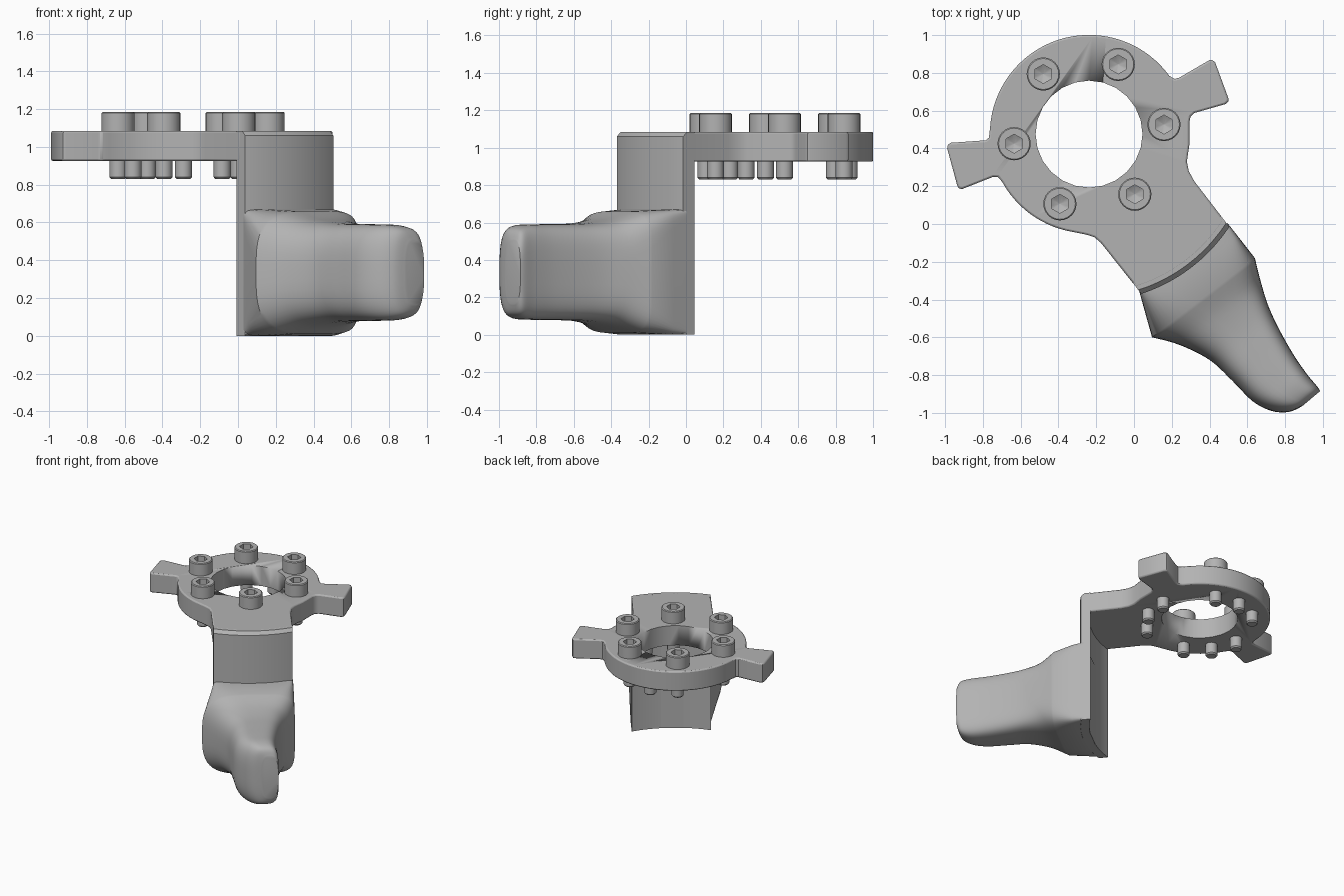
import bpy, bmesh
from math import sin, cos, pi, radians, sqrt, copysign
from mathutils import Vector

if "Cube" in bpy.data.objects:
    bpy.data.objects.remove(bpy.data.objects["Cube"])

grey = bpy.data.materials.new("plain grey")
grey.use_nodes = True
grey.diffuse_color = (0.45, 0.45, 0.45, 1)
grey.node_tree.nodes["Principled BSDF"].inputs["Base Color"].default_value = grey.diffuse_color

CX, CY = -0.238, 0.476          # ring centre
AXIS = radians(-52.7)           # direction from the ring to the handle
HALF_WIDTH = 0.293
PLATE_LOW, PLATE_TOP = 0.925, 1.085


def make(name, bm, angle=35):
    bmesh.ops.recalc_face_normals(bm, faces=bm.faces)
    mesh = bpy.data.meshes.new(name)
    bm.to_mesh(mesh)
    bm.free()
    mesh.materials.append(grey)
    ob = bpy.data.objects.new(name, mesh)
    bpy.context.collection.objects.link(ob)
    bpy.ops.object.select_all(action='DESELECT')
    ob.select_set(True)
    bpy.context.view_layer.objects.active = ob
    bpy.ops.object.shade_smooth_by_angle(angle=radians(angle))
    return ob


def skin(bm, rings):
    """Join equal rings of points with quads and cap both ends."""
    rows = [[bm.verts.new(p) for p in ring] for ring in rings]
    n = len(rows[0])
    for a, b in zip(rows, rows[1:]):
        for i in range(n):
            j = (i + 1) % n
            bm.faces.new((a[i], a[j], b[j], b[i]))
    bm.faces.new(rows[0])
    bm.faces.new(rows[-1])


def polar(r, deg):
    return (CX + r * cos(radians(deg)), CY + r * sin(radians(deg)))


def on_arc(r, v):
    """Point on a circle about the ring centre, v across the handle axis."""
    u = sqrt(r * r - v * v)
    return (CX + u * cos(AXIS) - v * sin(AXIS), CY + u * sin(AXIS) + v * cos(AXIS))


def across(steps=16):
    return [HALF_WIDTH * (2 * i / steps - 1) for i in range(steps + 1)]


# Ring plate with two side tabs and a tongue
outline = [on_arc(0.85, v) for v in across()]
outline += [(0.32, 0.225), (0.29, 0.28), (0.28, 0.33), (0.293, 0.42),
            (0.293, 0.54), (0.3, 0.57), (0.32, 0.588),
            (0.485, 0.635), (0.5, 0.65), (0.5, 0.665),
            (0.43, 0.855), (0.415, 0.868), (0.4, 0.868),
            (0.24, 0.775), (0.215, 0.768)]
outline += [polar(0.525, d) for d in range(36, 177, 4)]
outline += [(-0.768, 0.457), (-0.785, 0.443), (-0.97, 0.43), (-0.985, 0.42), (-0.989, 0.4),
            (-0.935, 0.2), (-0.925, 0.188), (-0.91, 0.185),
            (-0.745, 0.25), (-0.72, 0.25)]
outline += [polar(0.525, d) for d in range(209, 262, 4)]
outline += [(-0.25, -0.057), (-0.21, -0.07), (-0.175, -0.1)]
bm = bmesh.new()
skin(bm, [[(x, y, z) for x, y in outline] for z in (PLATE_LOW, PLATE_TOP)])
plate = make("ring_plate", bm)
bevel = plate.modifiers.new("edge", 'BEVEL')
bevel.width = 0.01
bevel.segments = 2
bevel.limit_method = 'ANGLE'
bevel.angle_limit = radians(50)

bm = bmesh.new()
skin(bm, [[(*polar(0.283, d), z) for d in range(0, 360, 15)] for z in (0.8, 1.2)])
cutter = make("hole_cutter", bm)
cutter.hide_render = True
hole = plate.modifiers.new("hole", 'BOOLEAN')
hole.operation = 'DIFFERENCE'
hole.object = cutter
bpy.context.view_layer.objects.active = plate
for m in ("edge", "hole"):
    bpy.ops.object.modifier_apply(modifier=m)
bpy.data.objects.remove(cutter)

# Curved upright wall with a chamfered top edge
top = PLATE_TOP - 0.0005
profile = [(0.82, 0.0), (0.885, 0.0), (0.89, 0.006), (0.89, 1.06), (0.865, top), (0.82, top)]
bm = bmesh.new()
skin(bm, [[(*on_arc(r, v), z) for r, z in profile] for v in across(24)])
make("upright_wall", bm, 30)

# Handle sections: left edge, right edge, half height, squareness left and right
sections = [
    (0.095, -0.60, 0.64, -0.18, 0.325, 3.2, 6),
    (0.24, -0.64, 0.67, -0.30, 0.285, 3, 4),
    (0.40, -0.72, 0.71, -0.43, 0.262, 3, 4),
    (0.52, -0.83, 0.77, -0.56, 0.257, 3.2, 4),
    (0.63, -0.94, 0.85, -0.70, 0.255, 3.2, 4),
    (0.73, -0.99, 0.92, -0.80, 0.25, 3, 4),
    (0.82, -0.995, 0.97, -0.86, 0.225, 3, 4),
    (0.89, -0.965, 0.985, -0.885, 0.17, 3, 3),
]


def smooth_rows(rows, steps=5):
    """Spline through the rows."""
    p = [rows[0]] + rows + [rows[-1]]
    out = []
    for a, b, c, d in zip(p, p[1:], p[2:], p[3:]):
        for s in range(steps):
            t = s / steps
            out.append([B + t * ((C - A) + t * ((2 * A - 5 * B + 4 * C - D)
                        + t * (3 * B - A - 3 * C + D))) / 2
                        for A, B, C, D in zip(a, b, c, d)])
    return out + [rows[-1]]


def handle_ring(lx, ly, rx, ry, h, nl, nr, count=48):
    mid = Vector(((lx + rx) / 2, (ly + ry) / 2))
    half = Vector(((rx - lx) / 2, (ry - ly) / 2))
    ring = []
    for i in range(count):
        t = 2 * pi * (i + 0.5) / count
        c, s = cos(t), sin(t)
        n = nr if c > 0 else nl
        p = mid + half * copysign(abs(c) ** (2 / n), c)
        ring.append((p.x, p.y, 0.335 + h * copysign(abs(s) ** (2 / n), s)))
    return ring


root = [(0.025, -0.345, 0.495, 0.005, 0.334, 40, 40),
        (0.048, -0.43, 0.55, -0.065, 0.334, 8, 16)]
bm = bmesh.new()
skin(bm, [handle_ring(*row) for row in root + smooth_rows(sections)])
make("handle", bm, 40)


# Bolts and pins, turned from radius and height pairs
def turned(bm, x, y, profile, count=24):
    rings = []
    for r, z, hexed in profile:
        ring = []
        for i in range(count):
            a = 2 * pi * i / count
            k = cos(pi / 6) / cos(a % (pi / 3) - pi / 6) if hexed else 1
            ring.append((x + r * k * cos(a + pi / 6), y + r * k * sin(a + pi / 6), z))
        rings.append(ring)
    skin(bm, rings)


stub = [(0.036, 0.83, False), (0.045, 0.84, False)]
head = [(0.045, 1.08, False), (0.088, 1.08, False), (0.088, 1.179, False), (0.082, 1.185, False),
        (0.05, 1.185, True), (0.05, 1.125, True), (0.002, 1.1, True)]
for k in range(6):
    bm = bmesh.new()
    turned(bm, *polar(0.4, 7.3 + 60 * k), stub + head)
    make(f"bolt_{k + 1}", bm)
for k in range(3):
    bm = bmesh.new()
    turned(bm, *polar(0.4, 97.3 + 120 * k), stub + [(0.045, 0.95, False)])
    make(f"pin_{k + 1}", bm)
